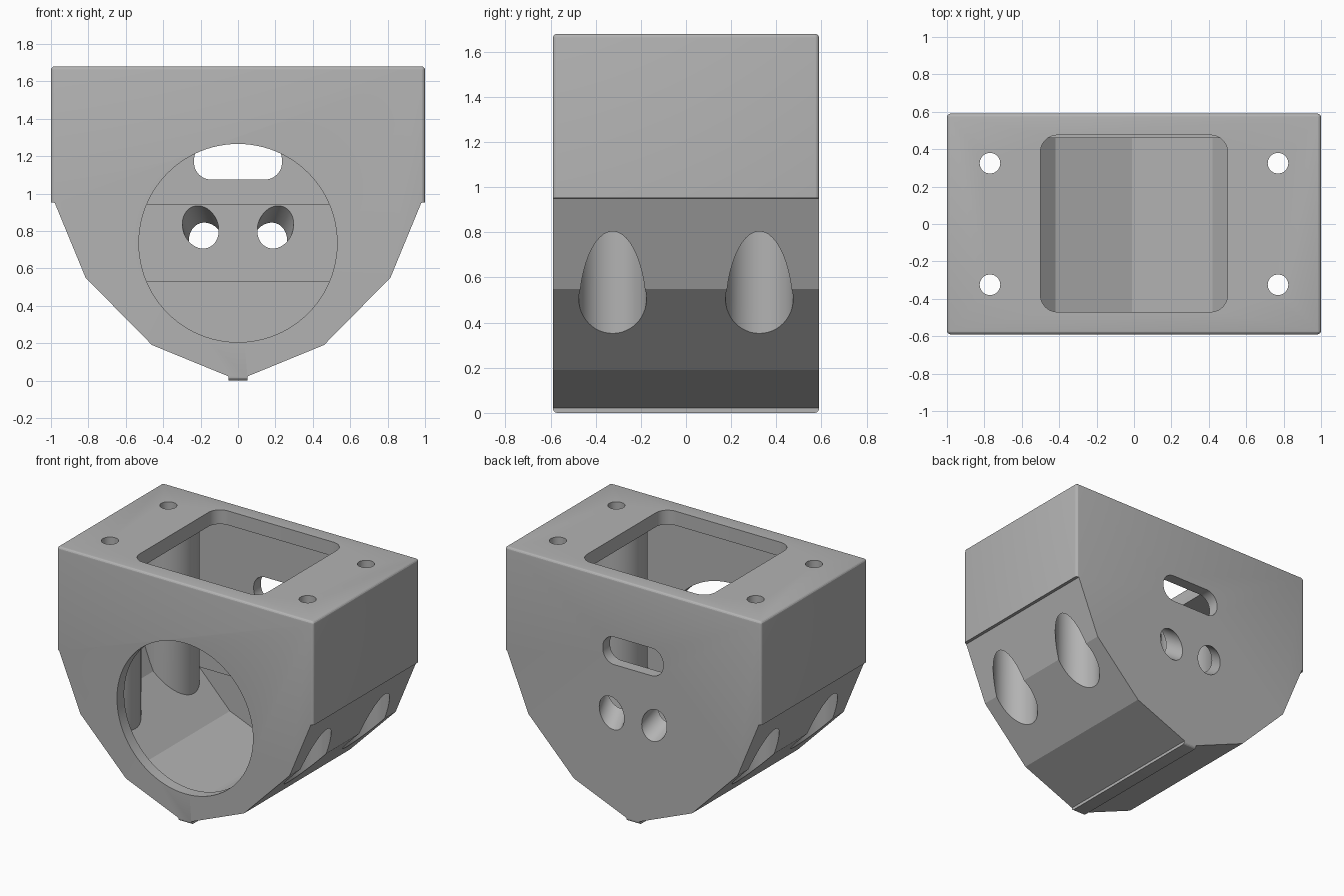
import bpy, bmesh, math
from mathutils import Vector

if "Cube" in bpy.data.objects:
    bpy.data.objects.remove(bpy.data.objects["Cube"])

grey = bpy.data.materials.new("plain grey")
grey.diffuse_color = (0.45, 0.45, 0.45, 1)
grey.use_nodes = True
grey.node_tree.nodes["Principled BSDF"].inputs["Base Color"].default_value = grey.diffuse_color


def make(name, bm):
    bmesh.ops.recalc_face_normals(bm, faces=bm.faces[:])
    mesh = bpy.data.meshes.new(name)
    bm.to_mesh(mesh)
    bm.free()
    mesh.materials.append(grey)
    ob = bpy.data.objects.new(name, mesh)
    bpy.context.collection.objects.link(ob)
    return ob


def box(name, lo, hi, bevel=0.0):
    bm = bmesh.new()
    bmesh.ops.create_cube(bm, size=1)
    for v in bm.verts:
        v.co = [a + (c + 0.5) * (b - a) for a, b, c in zip(lo, hi, v.co)]
    if bevel:
        bmesh.ops.bevel(bm, geom=bm.edges[:], offset=bevel, segments=4,
                        profile=0.5, affect='EDGES')
    return make(name, bm)


def extrude(name, points, vec):
    bm = bmesh.new()
    face = bm.faces.new([bm.verts.new(p) for p in points])
    new = bmesh.ops.extrude_face_region(bm, geom=[face])["geom"]
    bmesh.ops.translate(bm, vec=vec, verts=[e for e in new if isinstance(e, bmesh.types.BMVert)])
    return make(name, bm)


def prism(name, half, y0, y1):
    """Mirror a right-hand (x, z) profile and extrude it along y."""
    pts = half + [(-x, z) for x, z in reversed(half)]
    return extrude(name, [(x, y0, z) for x, z in pts], (0, y1 - y0, 0))


def rod(name, start, end, r, n=48):
    a, b = Vector(start), Vector(end)
    q = (b - a).to_track_quat('Z', 'Y')
    ring = [a + q @ Vector((r * math.cos(t), r * math.sin(t), 0))
            for t in (2 * math.pi * i / n for i in range(n))]
    return extrude(name, ring, b - a)


def rounded(x0, x1, y0, y1, r, n=10):
    pts = []
    for k, (cx, cy) in enumerate([(x1 - r, y1 - r), (x0 + r, y1 - r),
                                  (x0 + r, y0 + r), (x1 - r, y0 + r)]):
        for i in range(n + 1):
            t = math.pi / 2 * (k + i / n)
            pts.append((cx + r * math.cos(t), cy + r * math.sin(t)))
    return pts


def combine(target, tool, operation='DIFFERENCE'):
    mod = target.modifiers.new("cut", 'BOOLEAN')
    mod.operation, mod.solver, mod.object = operation, 'EXACT', tool
    bpy.context.view_layer.objects.active = target
    bpy.ops.object.modifier_apply(modifier=mod.name)
    bpy.data.objects.remove(tool, do_unlink=True)


# Outer body: softened block trimmed to the faceted lower profile
body = box("housing", (-1, -0.59, 0), (1, 0.59, 1.68), 0.02)
outer = [(0.055, -0.1), (0.05, 0.022), (0.46, 0.19), (0.815, 0.55),
         (0.98, 0.95), (1.1, 0.965), (1.1, 1.8)]
combine(body, prism("outer_profile", outer, -0.8, 0.8), 'INTERSECT')

# Hollow interior, leaving screw columns and a thick rear pad
inner = [(0.012, 0.09), (0.42, 0.255), (0.748, 0.594), (0.91, 0.97), (0.92, 1.58)]
cavity = prism("cavity", inner, -0.51, 0.51)
corners = [(sx * 0.77, sy * 0.325) for sx in (-1, 1) for sy in (-1, 1)]
for x, y in corners:
    combine(cavity, rod("column", (x, y, 0), (x, y, 1.9), 0.2))
combine(cavity, box("rear_pad", (-1.2, 0.46, 0.53), (1.2, 0.7, 0.945)))
combine(body, cavity)

# Screw holes from the top and wide head pockets from below
for x, y in corners:
    combine(body, rod("head_pocket", (x, y, -0.2), (x, y, 1.55), 0.15))
    combine(body, rod("screw_hole", (x, y, 1.4), (x, y, 1.9), 0.055, 32))

# Rounded top opening
top = [(x, y, 1.5) for x, y in rounded(-0.5, 0.5, -0.47, 0.475, 0.09)]
combine(body, extrude("top_opening", top, (0, 0, 0.4)))

# Large round front opening
combine(body, rod("front_opening", (0, -0.8, 0.735), (0, -0.45, 0.735), 0.53, 96))

# Rear slot and two slanted cable holes
slot = [(x, 0.4, z) for x, z in rounded(-0.235, 0.235, 1.075, 1.27, 0.09)]
combine(body, extrude("rear_slot", slot, (0, 0.4, 0)))
for s in (-1, 1):
    mid, d = Vector((s * 0.183, 0.525, 0.775)), Vector((-s * 0.035, 0.13, -0.09))
    combine(body, rod("cable_hole", mid - d * 1.5, mid + d * 1.5, 0.094))

# Smooth the round surfaces, keep the facets crisp
bpy.ops.object.select_all(action='DESELECT')
body.select_set(True)
bpy.context.view_layer.objects.active = body
bpy.ops.object.shade_smooth_by_angle(angle=math.radians(20))
